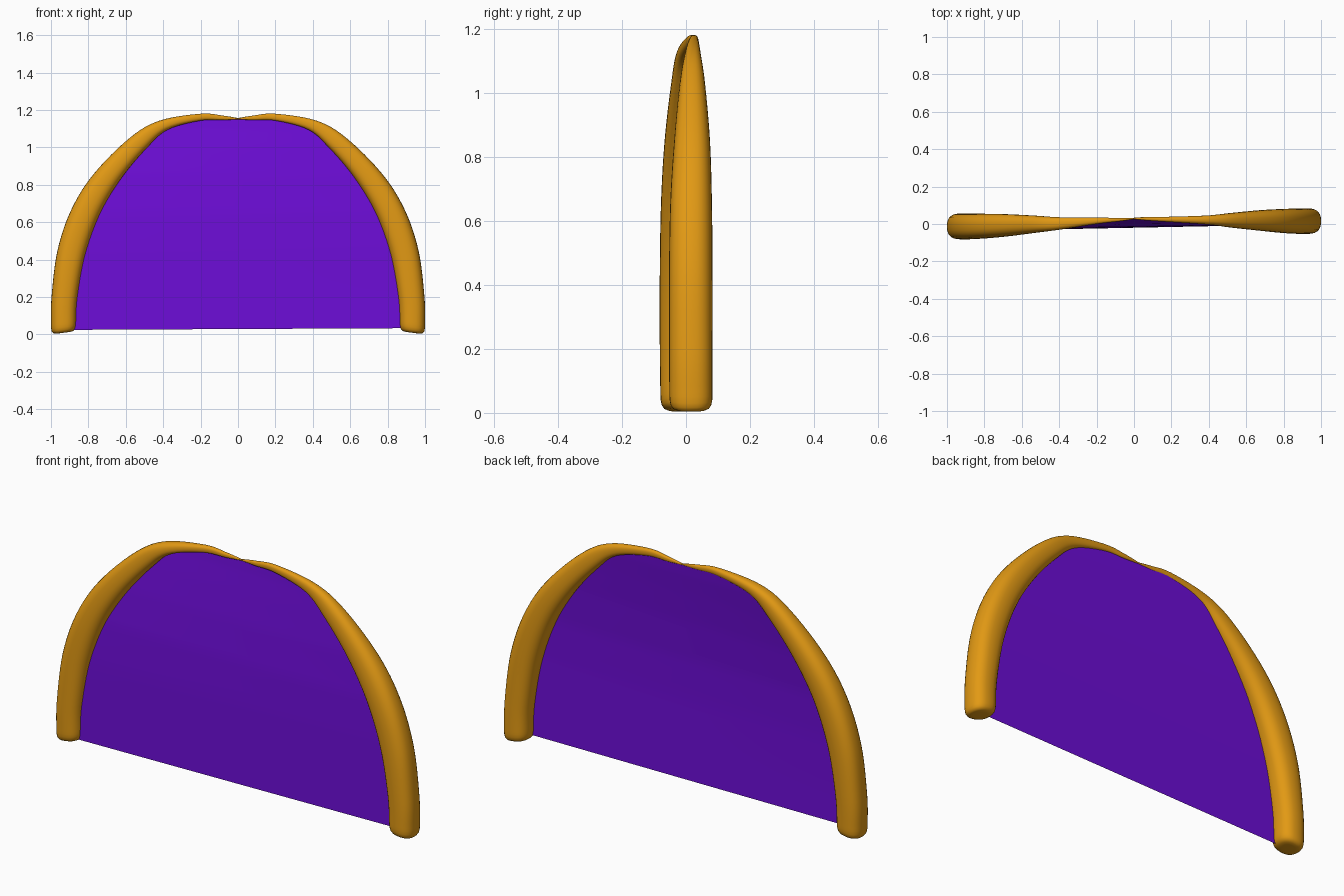
import bpy, bmesh, math
from mathutils import Vector

if "Cube" in bpy.data.objects:
    bpy.data.objects.remove(bpy.data.objects["Cube"])


def material(name, color):
    m = bpy.data.materials.new(name)
    m.diffuse_color = (*color, 1)
    m.use_nodes = True
    m.node_tree.nodes["Principled BSDF"].inputs["Base Color"].default_value = m.diffuse_color
    return m


orange = material("orange", (0.76, 0.32, 0.007))
purple = material("purple", (0.155, 0.004, 0.69))

# Arch stations: outer x,z | inner x,z | left y min,max | right y min,max
STATIONS = [
    (1.0, .05, .865, .06, -.080, .055, -.052, .083),
    (.997, .20, .857, .20, -.082, .056, -.053, .083),
    (.965, .45, .815, .43, -.082, .056, -.053, .083),
    (.89, .67, .735, .65, -.078, .055, -.049, .081),
    (.77, .86, .62, .84, -.067, .053, -.037, .075),
    (.58, 1.05, .485, 1.0, -.047, .045, -.020, .060),
    (.42, 1.143, .375, 1.095, -.030, .036, -.003, .046),
    (.20, 1.18, .20, 1.143, .000, .034, .010, .039),
    (.08, 1.17, .08, 1.146, .014, .033, .018, .038),
    (.0, 1.157, .0, 1.150, .025, .033, .025, .034),
]


def smooth_rows(rows, steps):
    """Catmull-Rom interpolation of rows of numbers."""
    out = []
    n = len(rows)
    for i in range(n - 1):
        p = [rows[max(0, min(n - 1, i + k))] for k in (-1, 0, 1, 2)]
        for s in range(steps):
            t = s / steps
            out.append([0.5 * (2 * b + (c - a) * t + (2 * a - 5 * b + 4 * c - d) * t * t
                               + (3 * b - a - 3 * c + d) * t ** 3)
                        for a, b, c, d in zip(*p)])
    out.append(list(rows[-1]))
    return out


ROWS = smooth_rows(STATIONS, 6)
SIDES = 28


def finish(name, bm, mat):
    bmesh.ops.recalc_face_normals(bm, faces=bm.faces)
    mesh = bpy.data.meshes.new(name)
    bm.to_mesh(mesh)
    bm.free()
    mesh.materials.append(mat)
    for p in mesh.polygons:
        p.use_smooth = True
    ob = bpy.data.objects.new(name, mesh)
    bpy.context.collection.objects.link(ob)
    return ob


def section(row, side, scale=1.0, drop=None):
    """Rounded cross-section between the outer and inner arch edges."""
    ox, oz, ix, iz = row[:4]
    y0, y1 = row[4:6] if side < 0 else row[6:8]
    pts = []
    for k in range(SIDES):
        a = 2 * math.pi * k / SIDES
        u, v = [math.copysign(abs(f) ** 0.82, f) * scale for f in (math.cos(a), math.sin(a))]
        t = (1 - u) / 2
        z = oz + (iz - oz) * t if drop is None else drop + 0.018 * t
        pts.append(Vector((side * (ox + (ix - ox) * t),
                           (y0 + y1) / 2 + v * (y1 - y0) / 2, z)))
    return pts


# Tapered padded arch halves with rounded feet
for side, name in ((-1, "arch_left"), (1, "arch_right")):
    bm = bmesh.new()
    foot = [(.45, .0), (.68, .001), (.84, .006), (.94, .016), (.985, .030)]
    loops = [section(ROWS[0], side, s, z) for s, z in foot]
    loops += [section(r, side) for r in ROWS]
    rings = [[bm.verts.new(p) for p in loop] for loop in loops]
    for a, b in zip(rings, rings[1:]):
        for k in range(SIDES):
            j = (k + 1) % SIDES
            bm.faces.new((a[k], a[j], b[j], b[k]))
    bm.faces.new(rings[0])
    bm.faces.new(rings[-1])
    finish(name, bm, orange)


# Thin panel filling the arch, leaning back toward the top
LEAN = [(0, -.020), (.45, -.019), (.65, -.014), (.85, 0), (1.0, .015), (1.1, .026), (1.16, .031)]


def panel_y(x, z):
    for (z0, a), (z1, b) in zip(LEAN, LEAN[1:]):
        if z <= z1:
            y = a + (b - a) * (z - z0) / (z1 - z0)
            break
    return y + .02 * x * (1 - (z / 1.16) ** 3)


bm = bmesh.new()
COLS = 12
grid = []
for i, r in enumerate(ROWS):
    hx = r[2] + .2 * (r[0] - r[2])
    hz = r[3] + .2 * (r[1] - r[3])
    line = []
    for c in range(COLS + 1):
        x = hx * (2 * c / COLS - 1)
        z = .029 + .005 * x if i == 0 else hz
        line.append(bm.verts.new((x, panel_y(x, z), z)))
    grid.append(line)
for a, b in zip(grid, grid[1:]):
    for c in range(COLS):
        bm.faces.new((a[c], a[c + 1], b[c + 1], b[c]))
bmesh.ops.remove_doubles(bm, verts=bm.verts, dist=1e-5)
finish("panel", bm, purple)
